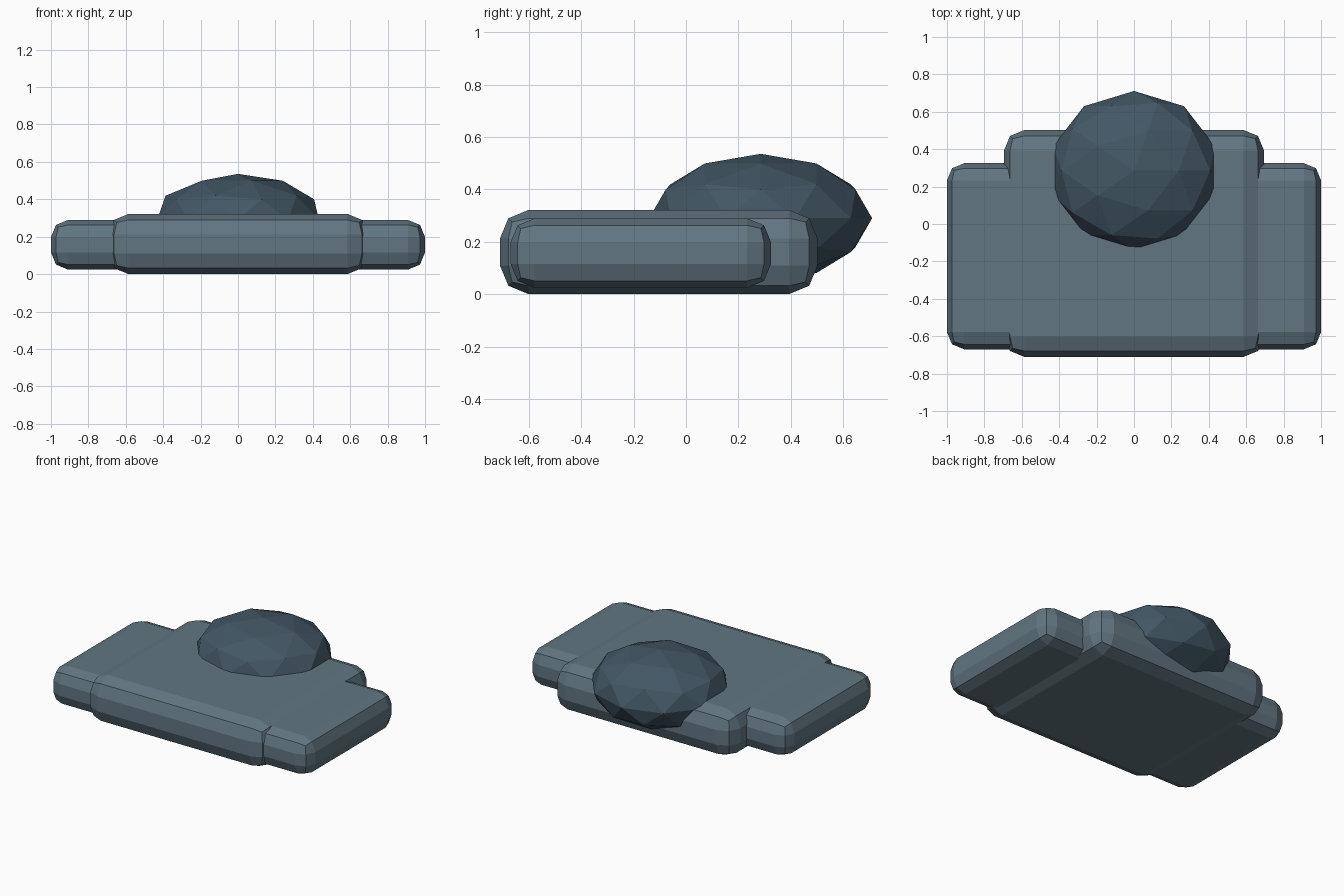
import bpy

if "Cube" in bpy.data.objects:
    bpy.data.objects.remove(bpy.data.objects["Cube"])


def material(name, color):
    m = bpy.data.materials.new(name)
    m.diffuse_color = (*color, 1)
    m.use_nodes = True
    m.node_tree.nodes["Principled BSDF"].inputs["Base Color"].default_value = m.diffuse_color
    return m


def rounded_box(name, lo, hi, bevel, mat):
    center = [(a + b) / 2 for a, b in zip(lo, hi)]
    bpy.ops.mesh.primitive_cube_add(size=1, location=center)
    ob = bpy.context.object
    ob.name = name
    ob.scale = [b - a for a, b in zip(lo, hi)]
    bpy.ops.object.transform_apply(location=False, rotation=False, scale=True)
    mod = ob.modifiers.new("Rounded edges", 'BEVEL')
    mod.width = bevel
    mod.segments = 2
    ob.data.materials.append(mat)
    return ob


slate = material("slate", (0.12, 0.18, 0.22))
dark_slate = material("dark_slate", (0.055, 0.095, 0.13))

# Wide central slab
rounded_box("main_slab", (-0.695, -0.711, 0), (0.695, 0.503, 0.322), 0.11, slate)

# Thinner slabs sunk into either side
for side, lo, hi in (("left", -1.0, -0.5), ("right", 0.5, 1.0)):
    rounded_box(side + "_slab", (lo, -0.67, 0.024), (hi, 0.325, 0.29), 0.092, slate)

# Flattened faceted boulder at the back
bpy.ops.mesh.primitive_ico_sphere_add(subdivisions=2, radius=1, location=(0, 0.285, 0.29))
dome = bpy.context.object
dome.name = "faceted_dome"
dome.scale = (0.455, 0.426, 0.246)
bpy.ops.object.transform_apply(location=False, rotation=False, scale=True)
dome.data.materials.append(dark_slate)
